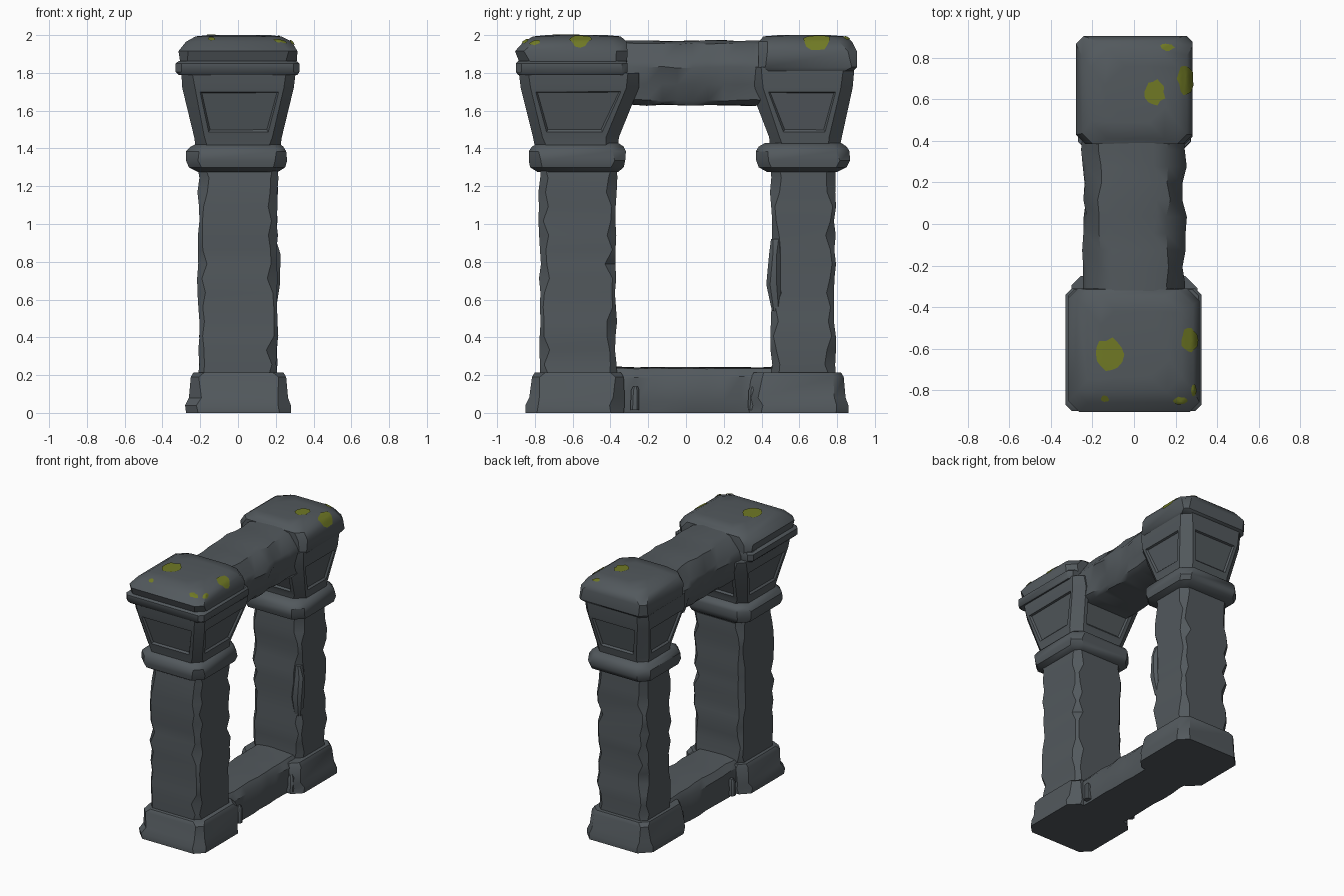
import bpy, bmesh, math, random
from mathutils import Vector
from mathutils.bvhtree import BVHTree

random.seed(4)


def material(name, rgb):
    m = bpy.data.materials.new(name)
    m.diffuse_color = (*rgb, 1)
    return m


STONE = material("grey_stone", (0.085, 0.099, 0.109))
MOSS = material("olive_moss", (0.16, 0.19, 0.018))


def octagon(z, x0, x1, y0, y1, c, jitter=0.0):
    """Rectangle with cut corners; jitter chips each corner differently."""
    pts = []
    for cx, cy, sx, sy, flip in ((x0, y0, 1, 1, 0), (x1, y0, -1, 1, 1),
                                 (x1, y1, -1, -1, 0), (x0, y1, 1, -1, 1)):
        k = max(0.008, c + random.uniform(-jitter, jitter))
        a, b = (cx, cy + sy * k, z), (cx + sx * k, cy, z)
        pts += [b, a] if flip else [a, b]
    # reorder so that the loop runs evenly round the outline
    return [Vector(p) for p in pts]


def finish(name, bm, mat, angle=38):
    bmesh.ops.recalc_face_normals(bm, faces=bm.faces)
    me = bpy.data.meshes.new(name)
    bm.to_mesh(me)
    bm.free()
    me.materials.append(mat)
    for p in me.polygons:
        p.use_smooth = True
    me.set_sharp_from_angle(angle=math.radians(angle))
    ob = bpy.data.objects.new(name, me)
    bpy.context.collection.objects.link(ob)
    return ob


def loft(name, rings, panels=False, angle=38):
    """Skin a stack of loops and close both ends."""
    bm = bmesh.new()
    loops = [[bm.verts.new(p) for p in r] for r in rings]
    n = len(rings[0])
    for a, b in zip(loops, loops[1:]):
        for i in range(n):
            j = (i + 1) % n
            bm.faces.new((a[i], a[j], b[j], b[i]))
    bm.faces.new(loops[0])
    bm.faces.new(loops[-1])
    if panels:  # sunken panel on each broad sloping side
        bmesh.ops.recalc_face_normals(bm, faces=bm.faces)
        sides = [f for f in bm.faces if abs(f.normal.z) < 0.6 and f.calc_area() > 0.06]
        bmesh.ops.inset_individual(bm, faces=sides, thickness=0.035)
        bmesh.ops.inset_individual(bm, faces=sides, thickness=0.012, depth=-0.014)
    return finish(name, bm, STONE, angle)


def stack(name, rows, jitter=0.0, **kw):
    return loft(name, [octagon(*r, jitter) for r in rows], **kw)


def shaft(name, x0, x1, y0, y1):
    """Worn column with chipped corners."""
    rows, n = [], 15
    for i in range(n + 1):
        w = [random.uniform(-0.007, 0.007) for _ in range(4)]
        rows.append((0.18 + 1.14 * i / n, x0 + w[0], x1 + w[1], y0 + w[2], y1 + w[3], 0.035))
    return stack(name, rows, 0.02)


# Front pillar: z, x0, x1, y0, y1, corner cut
stack("front_base", [
    (0.00, -0.275, 0.28, -0.85, -0.33, 0.07), (0.04, -0.28, 0.28, -0.85, -0.325, 0.07),
    (0.08, -0.26, 0.265, -0.83, -0.325, 0.06), (0.19, -0.25, 0.255, -0.815, -0.33, 0.05),
    (0.215, -0.235, 0.24, -0.80, -0.345, 0.05)], 0.012)
shaft("front_shaft", -0.21, 0.208, -0.775, -0.37)
stack("front_collar", [
    (1.275, -0.21, 0.21, -0.785, -0.36, 0.05), (1.30, -0.26, 0.25, -0.825, -0.33, 0.06),
    (1.335, -0.275, 0.26, -0.832, -0.322, 0.06), (1.385, -0.275, 0.255, -0.832, -0.318, 0.06),
    (1.41, -0.25, 0.24, -0.815, -0.33, 0.06), (1.43, -0.21, 0.21, -0.78, -0.36, 0.05)], 0.01)
stack("front_capital", [
    (1.41, -0.225, 0.225, -0.80, -0.36, 0.06), (1.46, -0.232, 0.232, -0.81, -0.355, 0.06),
    (1.72, -0.295, 0.295, -0.875, -0.25, 0.06), (1.80, -0.30, 0.305, -0.885, -0.25, 0.05)],
    0.01, panels=True)
stack("front_lip", [
    (1.79, -0.315, 0.315, -0.89, -0.315, 0.03), (1.805, -0.33, 0.325, -0.90, -0.31, 0.03),
    (1.85, -0.33, 0.325, -0.90, -0.31, 0.03), (1.862, -0.315, 0.31, -0.89, -0.315, 0.03)])
front_cap = stack("front_cap", [
    (1.85, -0.305, 0.31, -0.88, -0.312, 0.05), (1.915, -0.315, 0.315, -0.905, -0.31, 0.05),
    (1.965, -0.275, 0.285, -0.86, -0.315, 0.06), (1.993, -0.225, 0.23, -0.81, -0.345, 0.07),
    (2.0, -0.16, 0.17, -0.74, -0.42, 0.08)], 0.015)

# Back pillar
stack("back_base", [
    (0.00, -0.27, 0.275, 0.335, 0.86, 0.07), (0.04, -0.27, 0.275, 0.33, 0.86, 0.07),
    (0.08, -0.255, 0.26, 0.33, 0.845, 0.06), (0.19, -0.24, 0.245, 0.345, 0.835, 0.05),
    (0.215, -0.23, 0.23, 0.36, 0.82, 0.05)], 0.012)
shaft("back_shaft", -0.205, 0.205, 0.45, 0.788)
stack("back_chip", [  # proud splinter on the inner corner
    (0.54, 0.15, 0.20, 0.455, 0.50, 0.01), (0.68, 0.14, 0.222, 0.425, 0.50, 0.02),
    (0.84, 0.15, 0.225, 0.44, 0.50, 0.02), (0.92, 0.16, 0.20, 0.45, 0.50, 0.01)])
stack("back_collar", [
    (1.275, -0.21, 0.21, 0.43, 0.80, 0.05), (1.30, -0.25, 0.25, 0.385, 0.85, 0.06),
    (1.335, -0.26, 0.255, 0.372, 0.868, 0.06), (1.385, -0.26, 0.255, 0.37, 0.866, 0.06),
    (1.41, -0.24, 0.24, 0.385, 0.85, 0.06), (1.43, -0.21, 0.21, 0.42, 0.82, 0.05)], 0.01)
stack("back_capital", [
    (1.41, -0.215, 0.215, 0.445, 0.815, 0.06), (1.46, -0.222, 0.222, 0.44, 0.825, 0.06),
    (1.72, -0.265, 0.265, 0.34, 0.882, 0.06), (1.83, -0.27, 0.272, 0.34, 0.892, 0.05)],
    0.01, panels=True)
back_cap = stack("back_cap", [
    (1.81, -0.265, 0.27, 0.39, 0.885, 0.04), (1.83, -0.28, 0.283, 0.385, 0.905, 0.04),
    (1.915, -0.28, 0.283, 0.385, 0.905, 0.045), (1.965, -0.25, 0.255, 0.385, 0.88, 0.06),
    (1.993, -0.21, 0.215, 0.41, 0.845, 0.08), (2.0, -0.14, 0.15, 0.49, 0.76, 0.09)], 0.015)


def beam(name, half, y0, y1, n, jitter, hollow=0.0):
    """Mirror a half section (x, z) and sweep it along y with wear."""
    rings = []
    for i in range(n + 1):
        t = i / n
        sink = hollow if 0.2 < t < 0.8 else 0.0
        ring = []
        for s, pts in ((1, half), (-1, half[::-1])):
            for k, (x, z) in enumerate(pts):
                dip = sink if 1.64 < z < 1.8 else 0.0
                x = x - dip + random.uniform(-jitter, jitter)
                z = max(0.0, z + random.uniform(-jitter, jitter) * 0.4 * (z > 0.1))
                ring.append(Vector((s * x, y0 + (y1 - y0) * t, z)))
        rings.append(ring)
    return loft(name, rings)


# Lintel and sill
beam("lintel", [(0.17, 1.63), (0.225, 1.655), (0.235, 1.74), (0.243, 1.83),
                (0.232, 1.865), (0.165, 1.955), (0.10, 1.97)], -0.45, 0.52, 12, 0.012, 0.022)
beam("sill", [(0.18, 0.0), (0.19, 0.06), (0.185, 0.19), (0.15, 0.235), (0.07, 0.243)],
     -0.45, 0.48, 10, 0.008)

# Small upright pegs where the sill meets the bases
for side, sx in (("right", 1), ("left", -1)):
    for end, y in (("front", -0.27), ("back", 0.352)):
        xs = sorted((sx * 0.15, sx * 0.222))
        stack(f"{side}_{end}_peg", [
            (0.015, *xs, y - 0.025, y + 0.022, 0.012), (0.12, *xs, y - 0.02, y + 0.022, 0.012),
            (0.14, *sorted((sx * 0.16, sx * 0.21)), y - 0.01, y + 0.015, 0.006)])


def moss(name, cap, cx, cy, rx, ry):
    """Thin irregular patch laid over the cap."""
    me = cap.data
    tree = BVHTree.FromPolygons([v.co for v in me.vertices], [p.vertices[:] for p in me.polygons])
    bm = bmesh.new()
    n, rings = 14, 4
    wob = [random.uniform(0.8, 1.12) for _ in range(n)]

    def drop(x, y):
        x = max(-0.313, min(0.313, x))
        hit, nor, _, _ = tree.ray_cast(Vector((x, y, 3)), Vector((0, 0, -1)))
        return bm.verts.new(hit + nor * 0.005) if hit else None

    centre = drop(cx, cy)
    grid = [[drop(cx + rx * r / rings * wob[i] * math.cos(math.tau * i / n),
                  cy + ry * r / rings * wob[i] * math.sin(math.tau * i / n))
             for i in range(n)] for r in range(1, rings + 1)]
    for i in range(n):
        j = (i + 1) % n
        quads = [(centre, grid[0][i], grid[0][j])]
        quads += [(a[i], b[i], b[j], a[j]) for a, b in zip(grid, grid[1:])]
        for q in quads:
            if all(q):
                bm.faces.new(q)
    ob = finish(name, bm, MOSS)
    if sum(p.normal.z for p in ob.data.polygons) < 0:
        ob.data.flip_normals()


for i, p in enumerate([(-0.12, -0.63, 0.07, 0.08), (0.265, -0.56, 0.038, 0.06),
                       (-0.14, -0.84, 0.02, 0.015), (0.22, -0.85, 0.035, 0.018),
                       (0.285, -0.80, 0.012, 0.03)]):
    moss(f"front_moss_{i + 1}", front_cap, *p)
for i, p in enumerate([(0.10, 0.635, 0.05, 0.06), (0.245, 0.70, 0.038, 0.075),
                       (0.16, 0.85, 0.035, 0.017)]):
    moss(f"back_moss_{i + 1}", back_cap, *p)
